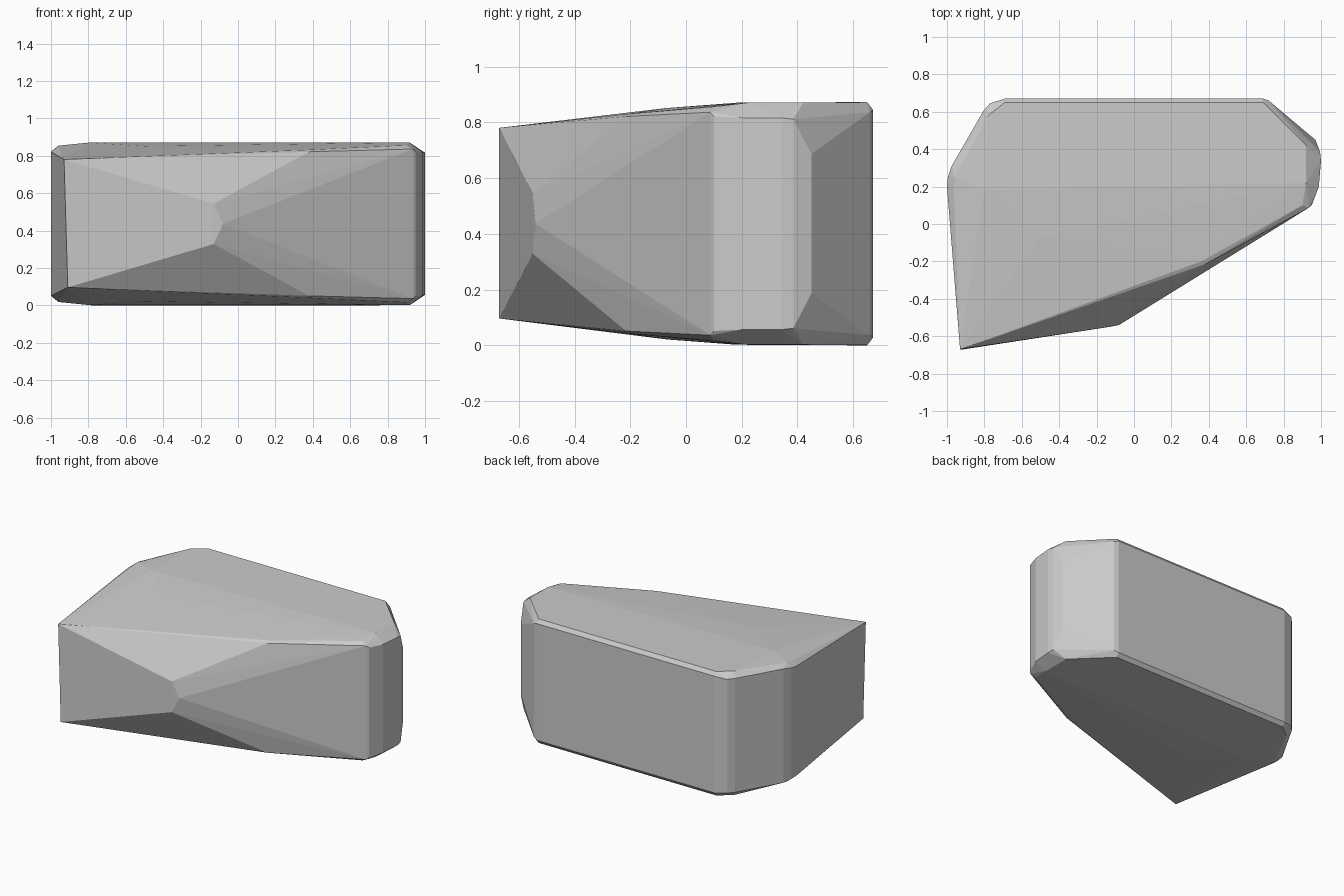
import bpy, bmesh
from math import radians

MID = 0.436  # the stone is nearly mirror-symmetric about this height

# Side wall corners: x, y, half height
wall = [(-0.69, 0.67, 0.41), (0.69, 0.67, 0.41), (0.72, 0.66, 0.40),
        (0.97, 0.45, 0.25), (0.995, 0.385, 0.375), (1.0, 0.34, 0.38), (0.988, 0.20, 0.38),
        (0.95, 0.10, 0.385), (0.935, 0.087, 0.40),
        (-1.0, 0.20, 0.385), (-0.995, 0.25, 0.39), (-0.975, 0.31, 0.40),
        (-0.805, 0.605, 0.40), (-0.77, 0.645, 0.40)]
# Inset rims of the broad upper and lower faces
rim = [(-0.69, 0.65, 0.436), (0.69, 0.65, 0.436), (0.92, 0.42, 0.434),
       (0.92, 0.22, 0.434), (0.90, 0.10, 0.420), (-0.80, 0.18, 0.434),
       (-0.78, 0.58, 0.436), (-0.96, 0.25, 0.418), (-0.965, 0.20, 0.412),
       (-0.5, -0.07, 0.415)]
# Tapered front edge and blunt nose
front = [(0.38, -0.215, 0.385), (0.36, -0.20, 0.395), (-0.13, -0.55, 0.108)]

bm = bmesh.new()
for x, y, h in wall + rim + front:
    for s in (-1, 1):
        bm.verts.new((x, y, MID + s * h))
for p in [(-0.08, -0.54, MID), (-0.93, -0.67, 0.78), (-0.91, -0.67, 0.096)]:
    bm.verts.new(p)

# Wrap the corners in one faceted solid
res = bmesh.ops.convex_hull(bm, input=bm.verts)
loose = [v for v in bm.verts if not v.link_faces]
bmesh.ops.delete(bm, geom=loose, context='VERTS')
bmesh.ops.dissolve_limit(bm, angle_limit=radians(1), verts=bm.verts, edges=bm.edges)
bmesh.ops.recalc_face_normals(bm, faces=bm.faces)

mesh = bpy.data.meshes.new("stone_block")
bm.to_mesh(mesh)
bm.free()
stone = bpy.data.objects.new("stone_block", mesh)
bpy.context.collection.objects.link(stone)
